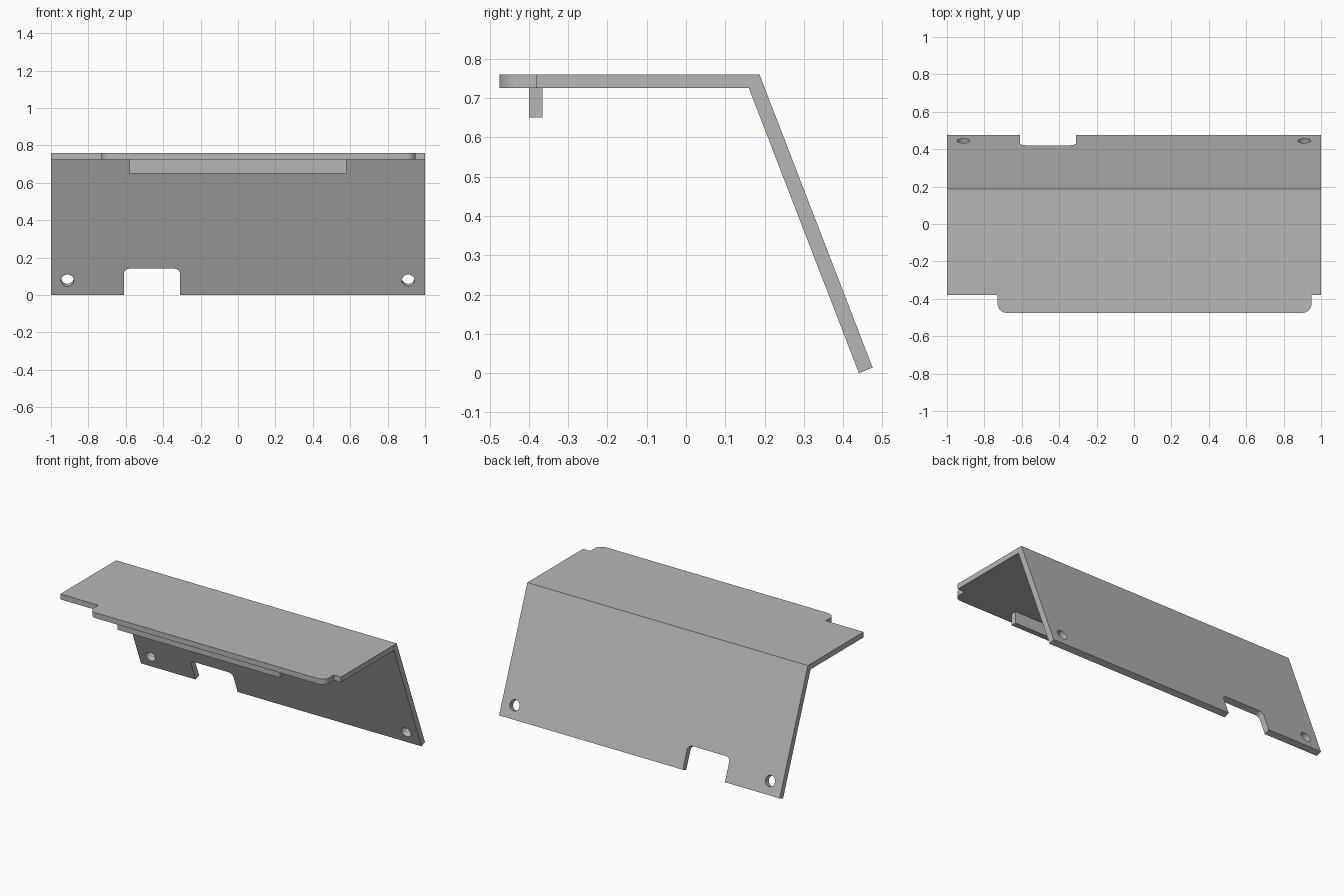
import bpy, bmesh, math
from mathutils import Matrix, Vector

cube = bpy.data.objects.get("Cube")
if cube:
    bpy.data.objects.remove(cube, do_unlink=True)

metal = bpy.data.materials.new("plain grey")
metal.use_nodes = True
GREY = (0.47, 0.47, 0.47, 1)
metal.diffuse_color = GREY
metal.node_tree.nodes["Principled BSDF"].inputs["Base Color"].default_value = GREY


def make_object(name, bm):
    bmesh.ops.recalc_face_normals(bm, faces=bm.faces)
    mesh = bpy.data.meshes.new(name)
    bm.to_mesh(mesh)
    bm.free()
    obj = bpy.data.objects.new(name, mesh)
    bpy.context.collection.objects.link(obj)
    mesh.materials.append(metal)
    return obj


def box_bm(lo, hi):
    lo, hi = Vector(lo), Vector(hi)
    bm = bmesh.new()
    bmesh.ops.create_cube(bm, size=1)
    bmesh.ops.scale(bm, vec=hi - lo, verts=bm.verts)
    bmesh.ops.translate(bm, vec=(lo + hi) / 2, verts=bm.verts)
    return bm


def cut(target, cutter):
    mod = target.modifiers.new("cut", 'BOOLEAN')
    mod.operation, mod.solver, mod.object = 'DIFFERENCE', 'EXACT', cutter
    bpy.context.view_layer.objects.active = target
    bpy.ops.object.modifier_apply(modifier=mod.name)
    bpy.data.objects.remove(cutter, do_unlink=True)


def round_edges(bm, rule, radius):
    edges = [e for e in bm.edges if rule(*(v.co for v in e.verts))]
    bmesh.ops.bevel(bm, geom=edges, offset=radius, segments=8, profile=0.5, affect='EDGES')


# Bent sheet: side profile extruded across the full width
profile = [(-0.475, 0.76), (0.187, 0.76), (0.475, 0.014),
           (0.44, 0), (0.16, 0.725), (-0.475, 0.725)]
bm = bmesh.new()
face = bm.faces.new([bm.verts.new((-1, y, z)) for y, z in profile])
side = bmesh.ops.extrude_face_region(bm, geom=[face])
bmesh.ops.translate(bm, vec=(2, 0, 0), verts=[v for v in side["geom"] if isinstance(v, bmesh.types.BMVert)])
sheet = make_object("bent_sheet", bm)

# Front corners cut back, leaving a wide tab
for x0, x1 in ((-1.1, -0.73), (0.95, 1.1)):
    cut(sheet, make_object("corner_cutter", box_bm((x0, -0.6, 0.6), (x1, -0.38, 0.9))))

# Frame of the sloping plate: origin on its lower edge, z up the slope, y outward
slope = Matrix.Translation((0, 0.457, 0.007)) @ Matrix.Rotation(math.atan2(0.28, 0.725), 4, 'X')

# Notch with rounded upper corners
bm = box_bm((-0.61, -0.1, -0.1), (-0.31, 0.1, 0.15))
round_edges(bm, lambda a, b: a.z > 0.1 and b.z > 0.1 and abs(a.x - b.x) < 0.01, 0.03)
bm.transform(slope)
cut(sheet, make_object("notch_cutter", bm))

# Screw holes
for x in (-0.912, 0.91):
    bm = bmesh.new()
    bmesh.ops.create_cone(bm, cap_ends=True, segments=32, radius1=0.034, radius2=0.034, depth=0.2)
    bm.transform(slope @ Matrix.Translation((x, 0, 0.083)) @ Matrix.Rotation(math.pi / 2, 4, 'X'))
    cut(sheet, make_object("hole_cutter", bm))

# Rounded tab corners
bm = bmesh.new()
bm.from_mesh(sheet.data)
round_edges(bm, lambda a, b: a.y < -0.47 and b.y < -0.47 and abs(a.x - b.x) < 0.01, 0.05)
bm.to_mesh(sheet.data)
bm.free()

# Lip under the top plate
lip = make_object("under_lip", box_bm((-0.58, -0.4, 0.65), (0.58, -0.365, 0.726)))

for obj in (sheet, lip):
    bpy.ops.object.select_all(action='DESELECT')
    obj.select_set(True)
    bpy.context.view_layer.objects.active = obj
    bpy.ops.object.shade_smooth_by_angle(angle=math.radians(25))
